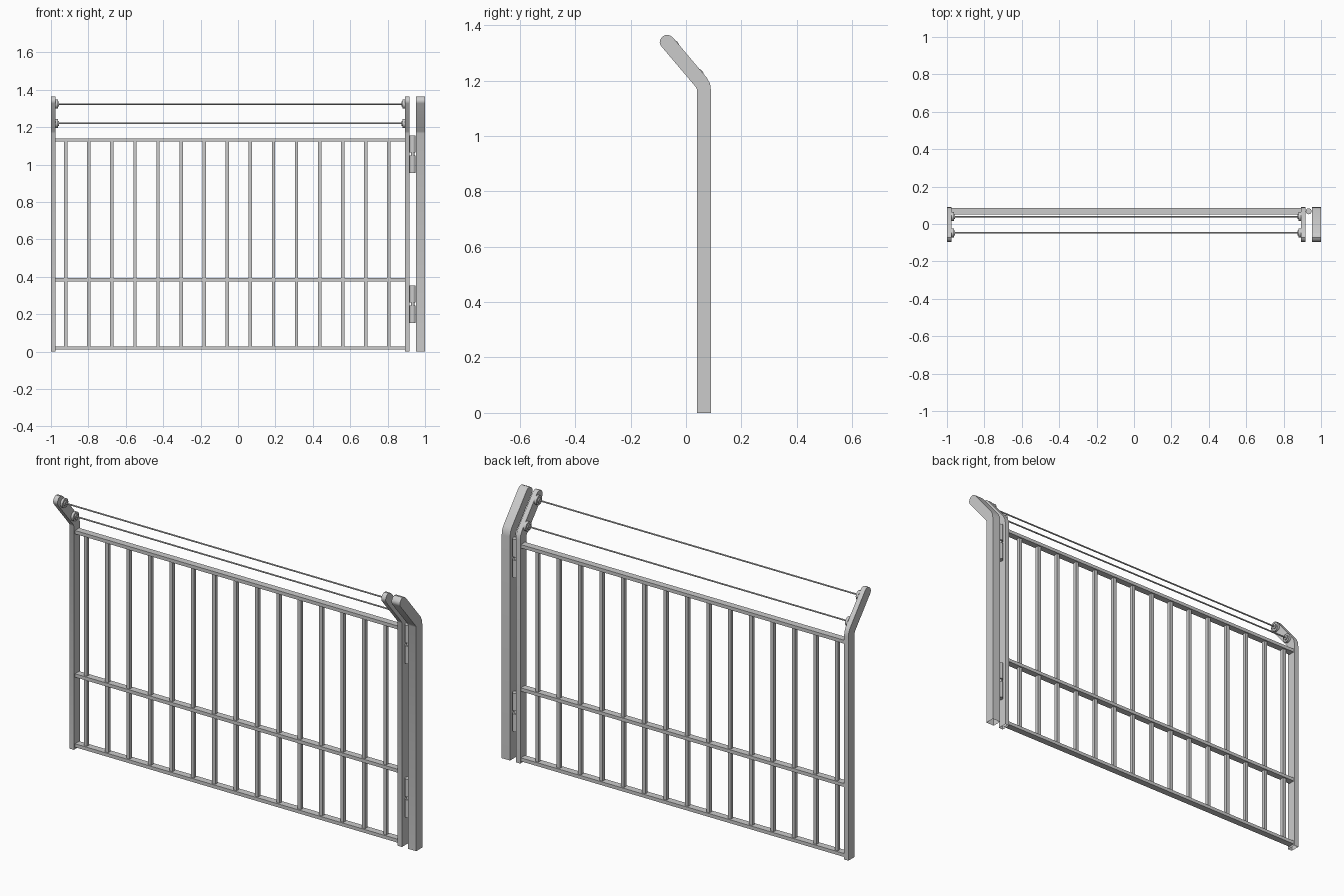
import bpy, bmesh
from mathutils import Matrix, Vector

if "Cube" in bpy.data.objects:
    bpy.data.objects.remove(bpy.data.objects["Cube"])

steel = bpy.data.materials.new("galvanised grey")
steel.diffuse_color = (0.6, 0.6, 0.6, 1)
steel.use_nodes = True
steel.node_tree.nodes["Principled BSDF"].inputs["Base Color"].default_value = steel.diffuse_color


def finish(name, bm, smooth=False):
    bmesh.ops.recalc_face_normals(bm, faces=bm.faces)
    me = bpy.data.meshes.new(name)
    bm.to_mesh(me)
    bm.free()
    ob = bpy.data.objects.new(name, me)
    bpy.context.collection.objects.link(ob)
    me.materials.append(steel)
    if smooth:
        bpy.ops.object.select_all(action='DESELECT')
        ob.select_set(True)
        bpy.context.view_layer.objects.active = ob
        bpy.ops.object.shade_smooth_by_angle()
    return ob


def box(name, x0, x1, y0, y1, z0, z1):
    bm = bmesh.new()
    size = Matrix.Diagonal((x1 - x0, y1 - y0, z1 - z0, 1))
    mid = Matrix.Translation(((x0 + x1) / 2, (y0 + y1) / 2, (z0 + z1) / 2))
    bmesh.ops.create_cube(bm, size=1, matrix=mid @ size)
    return finish(name, bm)


def rod(name, a, b, r, sides=16):
    a, b = Vector(a), Vector(b)
    bm = bmesh.new()
    turn = (b - a).to_track_quat('Z', 'Y').to_matrix().to_4x4()
    bmesh.ops.create_cone(bm, cap_ends=True, segments=sides, radius1=r, radius2=r,
                          depth=(b - a).length,
                          matrix=Matrix.Translation((a + b) / 2) @ turn)
    return finish(name, bm, True)


# Side outline (y, z) shared by all posts, with bent rounded top
OUTLINE = [(.04, 0), (.09, 0), (.09, 1.165), (.087, 1.188), (.076, 1.209),
           (-.047, 1.355), (-.058, 1.363), (-.072, 1.365), (-.085, 1.359),
           (-.093, 1.348), (-.095, 1.338), (-.092, 1.327), (.035, 1.177), (.04, 1.166)]


def post(name, x0, x1):
    bm = bmesh.new()
    face = bm.faces.new([bm.verts.new((x0, y, z)) for y, z in OUTLINE])
    ext = bmesh.ops.extrude_face_region(bm, geom=[face], use_keep_orig=True)
    for v in ext['geom']:
        if isinstance(v, bmesh.types.BMVert):
            v.co.x = x1
    # The tube is open at the foot
    bmesh.ops.recalc_face_normals(bm, faces=bm.faces)
    foot = [f for f in bm.faces if all(v.co.z < .001 for v in f.verts)]
    bmesh.ops.delete(bm, geom=foot, context='FACES_ONLY')
    return finish(name, bm, True)


post("gate_post_left", -1, -.975)
post("gate_post_right", .893, .918)
post("hinge_post", .952, 1)

# Horizontal rails
for name, z in (("bottom_rail", .019), ("middle_rail", .384), ("top_rail", 1.131)):
    box(name, -.976, .894, .05, .085, z - .009, z + .009)

# Vertical bars
for i in range(15):
    x = -.921 + .1234 * i
    box(f"bar_{i + 1}", x - .009, x + .009, .058, .077, .019, 1.131)

# Two wires along the bent tops, held by insulators
for i, (y, z) in enumerate(((.04, 1.22), (-.048, 1.323))):
    rod(f"wire_{i + 1}", (-.97, y, z), (.888, y, z), .004, 8)
    for side, x, s in (("left", -.976, 1), ("right", .894, -1)):
        rod(f"insulator_{side}_{i + 1}", (x, y, z), (x + s * .014, y, z), .024)
        rod(f"insulator_tip_{side}_{i + 1}", (x, y, z), (x + s * .02, y, z), .014)

# Barrel hinges: two knuckles on a pin
for name, z in (("lower", .253), ("upper", 1.055)):
    rod(f"{name}_hinge_pin", (.934, .068, z - .05), (.934, .068, z + .05), .009)
    rod(f"{name}_hinge_top_knuckle", (.934, .068, z + .008), (.934, .068, z + .1), .016)
    rod(f"{name}_hinge_bottom_knuckle", (.934, .068, z - .1), (.934, .068, z - .008), .016)
